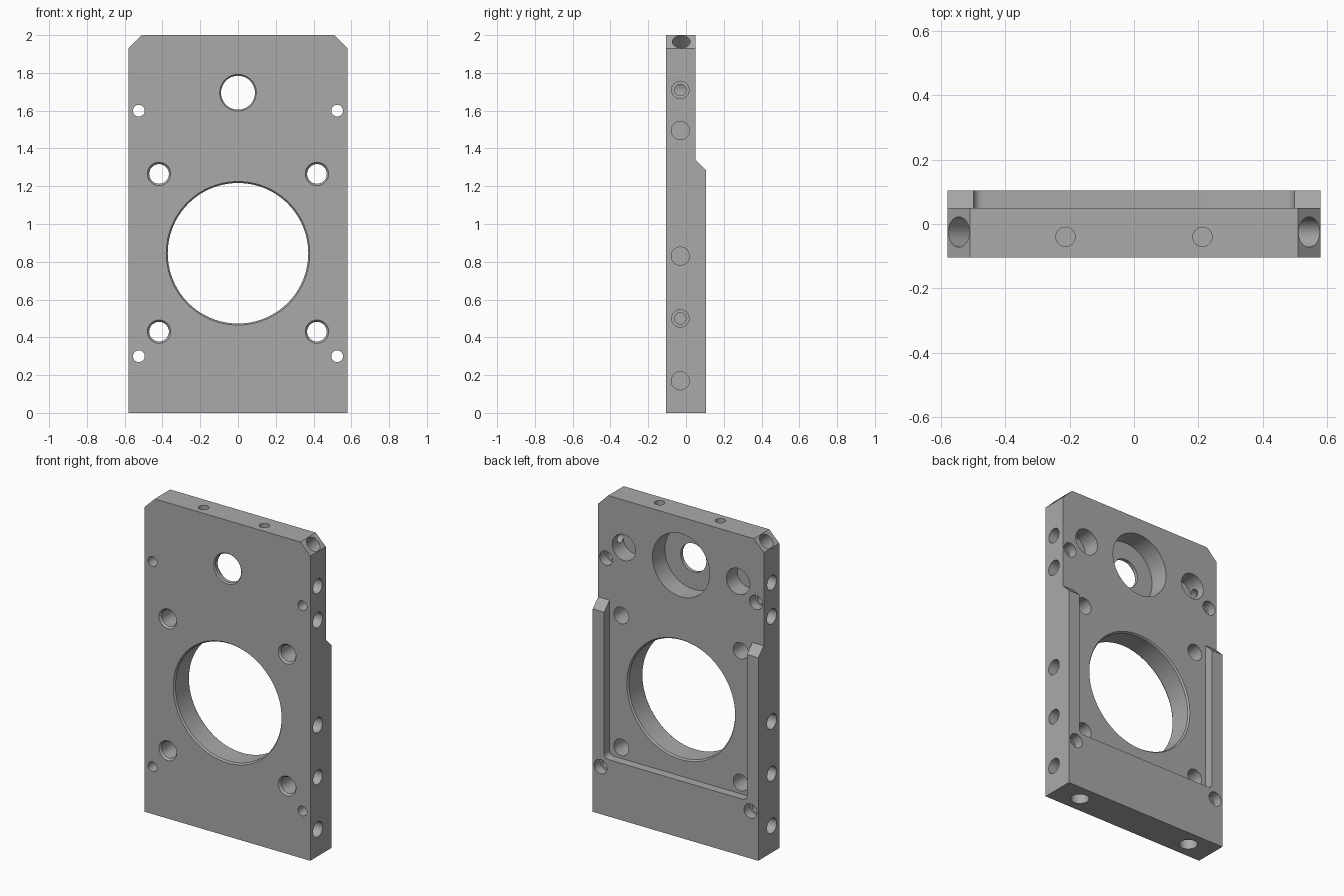
import bpy, bmesh, math
from mathutils import Vector

old = bpy.data.objects.get("Cube")
if old:
    bpy.data.objects.remove(old, do_unlink=True)

grey = bpy.data.materials.new("machined grey")
grey.use_nodes = True
grey.diffuse_color = (0.4, 0.4, 0.4, 1)
grey.node_tree.nodes["Principled BSDF"].inputs["Base Color"].default_value = (0.4, 0.4, 0.4, 1)


def finish(bm, name):
    bmesh.ops.recalc_face_normals(bm, faces=bm.faces)
    mesh = bpy.data.meshes.new(name)
    bm.to_mesh(mesh)
    bm.free()
    mesh.materials.append(grey)
    obj = bpy.data.objects.new(name, mesh)
    bpy.context.collection.objects.link(obj)
    return obj


def prism(name, points, place, lo, hi):
    """Extrude a 2D outline; place(a, b, t) gives the 3D point."""
    bm = bmesh.new()
    ends = [[bm.verts.new(place(a, b, t)) for a, b in points] for t in (lo, hi)]
    for ring in ends:
        bm.faces.new(ring)
    n = len(points)
    for i in range(n):
        j = (i + 1) % n
        bm.faces.new((ends[0][i], ends[0][j], ends[1][j], ends[1][i]))
    return finish(bm, name)


def cut(cutter):
    mod = plate.modifiers.new("cut", 'BOOLEAN')
    mod.operation = 'DIFFERENCE'
    mod.solver = 'EXACT'
    mod.object = cutter
    bpy.ops.object.modifier_apply(modifier=mod.name)
    bpy.data.objects.remove(cutter, do_unlink=True)


def drill(origin, direction, profile, segments=48):
    """Cut a turned hole; the profile lists (depth, radius) from the surface in."""
    profile = [(-0.03, profile[0][1])] + profile
    turn = Vector(direction).to_track_quat('Z', 'Y')
    bm = bmesh.new()
    rings = []
    for depth, r in profile:
        rings.append([bm.verts.new(Vector(origin) + turn @ Vector((
            r * math.cos(math.tau * i / segments),
            r * math.sin(math.tau * i / segments), depth))) for i in range(segments)])
    for a, b in zip(rings, rings[1:]):
        for i in range(segments):
            j = (i + 1) % segments
            bm.faces.new((a[i], a[j], b[j], b[i]))
    bm.faces.new(rings[0])
    bm.faces.new(rings[-1])
    cut(finish(bm, "drill"))


W, D, STEP = 0.58, 0.105, 0.05
BACK, FRONT = (0, -1, 0), (0, 1, 0)   # drilling directions from each face

# Plate with clipped top corners
plate = prism("mounting_plate",
              [(-W, 0), (W, 0), (W, 1.93), (0.51, 2), (-0.51, 2), (-W, 1.93)],
              lambda a, b, t: (a, t, b), -D, D)
bpy.context.view_layer.objects.active = plate
plate.select_set(True)

# Thinner upper part, with sloped tops on the side rails
cut(prism("step_cutter", [(STEP, 1.34), (STEP, 2.1), (0.2, 2.1), (0.2, 1.19)],
          lambda a, b, t: (t, a, b), -0.7, 0.7))

# Recess between the rails, with rounded lower corners
R = 0.03
arc = [(0.5 - R + R * math.sin(t), 0.36 + R - R * math.cos(t))
       for t in (math.pi / 2 * k / 6 for k in range(7))]
outline = arc + [(0.5, 1.6), (-0.5, 1.6)] + [(-x, z) for x, z in reversed(arc)]
cut(prism("recess_cutter", outline, lambda a, b, t: (a, t, b), STEP, 0.2))

# Main bore, chamfered at both ends
drill((0, -D, 0.845), FRONT,
      [(0, 0.38), (0.01, 0.372), (0.145, 0.372), (0.155, 0.38), (0.18, 0.38)], 96)

# Upper bore with a wide pocket from the back
drill((0, STEP, 1.695), BACK, [(0, 0.2), (0.125, 0.2)], 72)
drill((0, -D, 1.695), FRONT, [(0, 0.097), (0.008, 0.09), (0.06, 0.09)])

for s in (-1, 1):
    # Bolt holes around the main bore
    for z in (0.43, 1.265):
        drill((s * 0.418, -D, z), FRONT, [(0, 0.062), (0.012, 0.052), (0.2, 0.052)])
    # Small through holes, counterbored from the back
    for z, y in ((0.3, D), (1.6, STEP)):
        drill((s * 0.525, y, z), BACK, [(0, 0.045), (0.06, 0.045), (0.06, 0.031), (0.3, 0.031)])
    # Blind pockets beside the upper bore
    drill((s * 0.4, STEP, 1.7), BACK, [(0, 0.082), (0.11, 0.082)])
    # Side holes, plain and stepped
    for z in (0.17, 0.83, 1.495):
        drill((s * W, -0.03, z), (-s, 0, 0), [(0, 0.048), (0.1, 0.048)], 32)
    for z in (0.5, 1.71):
        drill((s * W, -0.03, z), (-s, 0, 0),
              [(0, 0.046), (0.06, 0.046), (0.06, 0.03), (0.12, 0.03)], 32)
    # Holes in the clipped corners, top edge and underside
    drill((s * 0.545, -0.025, 1.965), (-s, 0, -1), [(0, 0.047), (0.15, 0.047)], 32)
    drill((s * 0.213, -0.04, 2), (0, 0, -1), [(0, 0.03), (0.1, 0.03)], 32)
    drill((s * 0.41, 0, 0), (0, 0, 1), [(0, 0.053), (0.25, 0.053)], 32)

bpy.ops.object.shade_smooth_by_angle(angle=math.radians(25))
